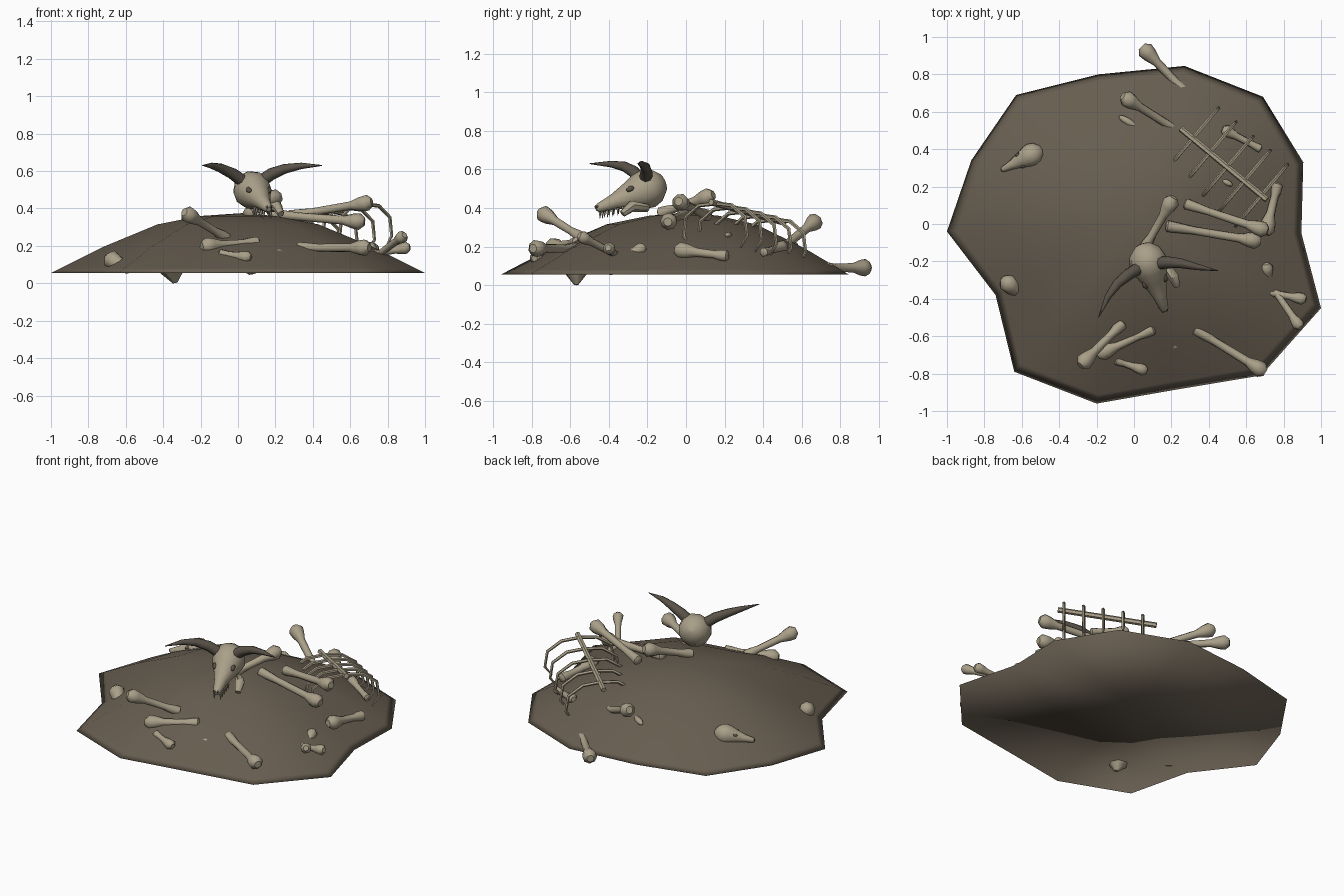
import bpy, bmesh, math
from mathutils import Vector, Quaternion

cube = bpy.data.objects.get("Cube")
if cube:
    bpy.data.objects.remove(cube, do_unlink=True)


def material(name, colour):
    mat = bpy.data.materials.new(name)
    mat.use_nodes = True
    mat.diffuse_color = (*colour, 1)
    shader = next(n for n in mat.node_tree.nodes if n.type == 'BSDF_PRINCIPLED')
    shader.inputs["Base Color"].default_value = (*colour, 1)
    shader.inputs["Roughness"].default_value = 0.9
    return mat


BONE = material("old bone", (0.40, 0.35, 0.25))
EARTH = material("brown earth", (0.135, 0.11, 0.08))
HORN = material("dark horn", (0.10, 0.085, 0.065))


def finish(name, bm, mat, angle):
    """Turn a bmesh into a shaded object."""
    bmesh.ops.recalc_face_normals(bm, faces=bm.faces)
    mesh = bpy.data.meshes.new(name)
    bm.to_mesh(mesh)
    bm.free()
    mesh.materials.append(mat)
    obj = bpy.data.objects.new(name, mesh)
    bpy.context.collection.objects.link(obj)
    bpy.ops.object.select_all(action='DESELECT')
    obj.select_set(True)
    bpy.context.view_layer.objects.active = obj
    bpy.ops.object.shade_smooth_by_angle(angle=math.radians(angle))
    return obj


def tube(name, points, radii, sides=8, mat=BONE, angle=50):
    """Sweep a round section of changing radius along a path."""
    bm = bmesh.new()
    points = [Vector(p) for p in points]
    last = len(points) - 1
    rings, old, turn = [], Vector((0, 0, 1)), Quaternion()
    for i, (p, r) in enumerate(zip(points, radii)):
        tangent = (points[min(i + 1, last)] - points[max(i - 1, 0)]).normalized()
        turn = old.rotation_difference(tangent) @ turn
        old = tangent
        ring = []
        for k in range(sides):
            a = math.tau * k / sides
            ring.append(bm.verts.new(p + turn @ Vector((math.cos(a), math.sin(a), 0)) * r))
        rings.append(ring)
    for lower, upper in zip(rings, rings[1:]):
        for k in range(sides):
            n = (k + 1) % sides
            bm.faces.new((lower[k], lower[n], upper[n], upper[k]))
    bm.faces.new(rings[0])
    bm.faces.new(rings[-1])
    return finish(name, bm, mat, angle)


def lathe(name, start, axis, profile, sides=8, mat=BONE):
    """Turn (distance, radius) pairs around a straight axis."""
    start, axis = Vector(start), Vector(axis)
    return tube(name, [start + axis * t for t, r in profile],
                [r for t, r in profile], sides, mat)


def long_bone(name, a, b, shaft=0.024, knob=0.045):
    """Shaft with a big knob at a and a smaller one at b."""
    a, b = Vector(a), Vector(b)
    length = (b - a).length
    k = knob
    profile = [(-k * .6, k * .5), (0, k), (k * .8, k * .9), (k * 2, shaft),
               (length * .7, shaft * .9), (length - k, k * .65),
               (length - k * .2, k * .7), (length, k * .4)]
    return lathe(name, a, (b - a).normalized(), profile)


def blob(name, centre, size, mat=BONE, aim=(0, 0, 1)):
    """Small ellipsoid whose long axis follows aim."""
    bm = bmesh.new()
    bmesh.ops.create_uvsphere(bm, u_segments=8, v_segments=6, radius=1)
    turn = Vector(aim).to_track_quat('Z', 'Y')
    for v in bm.verts:
        v.co = Vector(centre) + turn @ (v.co * Vector(size))
    return finish(name, bm, mat, 60)


# Earth mound: irregular outline shrunk ring by ring towards the crown
outline = [(-1, -.04), (-.87, .34), (-.63, .69), (-.19, .8), (.27, .845), (.69, .68),
           (.905, .33), (.895, -.05), (1, -.45), (.68, -.81), (.2, -.89), (-.2, -.96),
           (-.64, -.79), (-.74, -.38)]
bm = bmesh.new()
rings = []
for scale, z in ((1, .055), (.95, .08), (.72, .195), (.43, .315), (.2, .36)):
    rings.append([bm.verts.new((x * scale, y * scale, z)) for x, y in outline])
crown = bm.verts.new((.02, 0, .375))
base = bm.verts.new((0, 0, .055))
count = len(outline)
for k in range(count):
    n = (k + 1) % count
    for lower, upper in zip(rings, rings[1:]):
        bm.faces.new((lower[k], lower[n], upper[n], upper[k]))
    bm.faces.new((rings[-1][k], rings[-1][n], crown))
    bm.faces.new((rings[0][n], rings[0][k], base))
finish("earth_mound", bm, EARTH, 180)

# Scattered limb bones, from the large knob to the small one
limbs = {
    "back_limb": ((.06, .93, .09), (.28, .70, .09)),
    "raised_back_limb": ((-.04, .67, .33), (.28, .47, .17)),
    "crown_limb": ((.2, .12, .46), (.05, -.14, .37)),
    "upper_side_limb": ((.69, -.03, .43), (.27, .11, .36)),
    "lower_side_limb": ((.65, -.09, .33), (.17, -.01, .37)),
    "low_side_limb": ((.71, -.03, .18), (.77, .22, .15)),
    "front_left_limb": ((.68, -.78, .19), (.32, -.56, .19)),
    "raised_front_limb": ((-.27, -.74, .37), (-.06, -.53, .24)),
    "front_right_limb": ((-.17, -.69, .2), (.11, -.56, .22)),
}
for name, (a, b) in limbs.items():
    long_bone(name, a, b)
pieces = {
    "crossed_bone_high": ((.88, -.54, .25), (.72, -.31, .13)),
    "crossed_bone_low": ((.9, -.4, .19), (.69, -.36, .15)),
    "front_small_bone": ((.05, -.78, .14), (-.1, -.73, .16)),
    "knuckle_bone": ((.71, -.23, .19), (.72, -.29, .16)),
    "rib_side_bone": ((.49, .5, .2), (.68, .4, .17)),
}
for name, (a, b) in pieces.items():
    long_bone(name, a, b, .02, .033)

# Bone fragments poking out of the earth
blob("left_shard", (-.03, .545, .21), (.02, .02, .06), aim=(.8, -.5, 0))
blob("front_pebble_bone", (.22, -.65, .165), (.02, .018, .035), aim=(1, .2, 0))
blob("rib_chip", (.5, .22, .26), (.015, .015, .03), aim=(1, -.5, 0))
lathe("buried_knob", (-.68, -.31, .13), (.66, -.6, -.45),
      [(-.03, .02), (0, .05), (.04, .045), (.12, .025), (.15, .01)])
lathe("buried_tip", (-.35, -.57, .07), (.2, 0, -.98),
      [(0, .07), (.03, .045), (.07, .012)], 6)

# Rib cage: spine with mirrored bent ribs
head, tail = Vector((.71, .13, .43)), Vector((.25, .51, .325))
tube("spine", [tail, head], [.017, .017], 6)
across = Vector((.645, .764, 0))
bend = ((0, 0), (.11, -.01), (.2, -.07), (.215, -.17), (.17, -.23))
for i in range(5):
    root = tail.lerp(head, .14 + i * .2)
    for side, label in ((1, "left"), (-1, "right")):
        path = [root + across * side * out + Vector((0, 0, drop)) for out, drop in bend]
        tube(f"{label}_rib_{i + 1}", path, [.011, .011, .01, .009, .005], 5)


# Animal skulls: cranium tapering into a snout, with dark sockets
def skull(name, centre, aim, size):
    centre, aim = Vector(centre), Vector(aim).normalized()
    side = aim.cross(Vector((0, 0, 1))).normalized()
    up = side.cross(aim)
    profile = [(-1.04, .05), (-.9, .48), (-.5, .88), (0, 1.03), (.5, .94),
               (1.1, .7), (2, .4), (2.85, .24), (3, .12)]
    lathe(name, centre, aim, [(t * size, r * size) for t, r in profile], 12)
    for s, label in ((1, "right"), (-1, "left")):
        eye = centre + (aim * 1.05 + side * s * .56 + up * .38) * size
        blob(f"{name}_{label}_socket", eye, Vector((.15, .15, .25)) * size, HORN, aim)
        nose = centre + (aim * 2.9 + side * s * .1 + up * .1) * size
        blob(f"{name}_{label}_nostril", nose, Vector((.08, .08, .12)) * size, HORN, aim)
    return centre, aim, side, up


centre, aim, side, up = skull("horned_skull", (.075, -.2, .5), (.095, -.28, -.11), .1)
skull("small_skull", (-.545, .37, .19), (-.16, -.08, -.03), .062)

# Teeth under the snout
for i in range(5):
    for s in (1, -1):
        root = centre + aim * (.17 + i * .027) + side * s * (.036 - i * .004) - up * (.036 - i * .004)
        tube("tooth", [root, root - Vector((0, 0, .04))], [.009, .001], 5)

# Loose jaw beside the skull
tube("loose_jaw", [(.15, -.2, .4), (.21, -.28, .41), (.23, -.33, .37)],
     [.02, .03, .018], 7)

# Curved horns
thickness = [.034, .032, .026, .017, .002]
tube("left_horn", [(.13, -.21, .55), (.18, -.205, .585), (.25, -.21, .612),
                   (.34, -.23, .628), (.45, -.25, .63)], thickness, 8, HORN)
tube("right_horn", [(.02, -.24, .55), (-.03, -.27, .587), (-.09, -.32, .615),
                    (-.14, -.39, .628), (-.19, -.5, .63)], thickness, 8, HORN)
